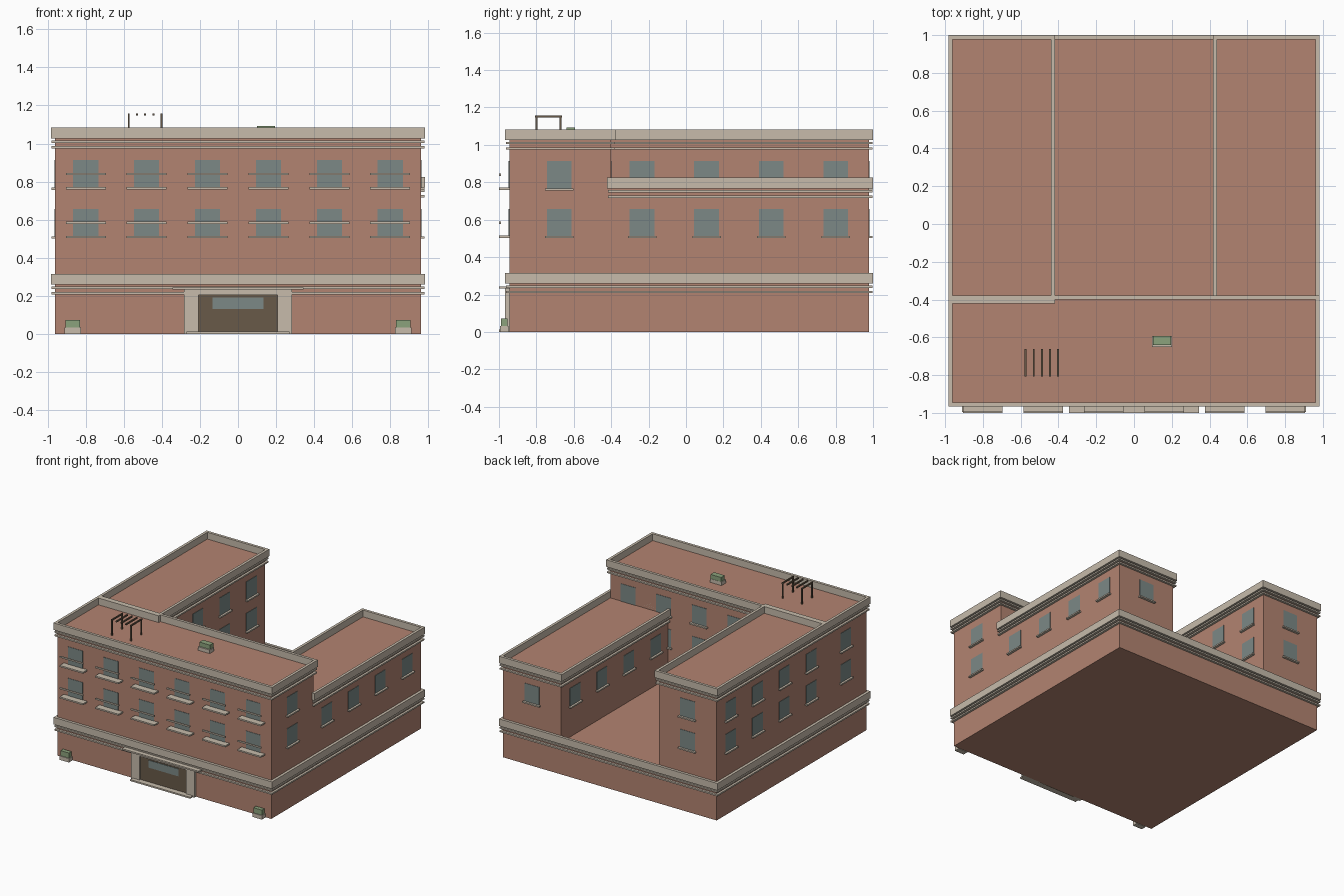
import bpy, bmesh

if "Cube" in bpy.data.objects:
    bpy.data.objects.remove(bpy.data.objects["Cube"])

def mat(name, rgb):
    m = bpy.data.materials.new(name)
    m.diffuse_color = (*rgb, 1)
    m.use_nodes = True
    m.node_tree.nodes["Principled BSDF"].inputs["Base Color"].default_value = m.diffuse_color
    return m

BRICK = mat("brick", (0.45, 0.23, 0.165))
TRIM = mat("stone_trim", (0.57, 0.50, 0.41))
GLASS = mat("glass", (0.20, 0.25, 0.24))
WOOD = mat("dark_wood", (0.14, 0.10, 0.065))
GREEN = mat("green", (0.26, 0.36, 0.20))

def boxes(name, material, items):
    """One object from boxes given as (x0, x1, y0, y1, z0, z1)."""
    bm = bmesh.new()
    for x0, x1, y0, y1, z0, z1 in items:
        vs = bmesh.ops.create_cube(bm, size=1)["verts"]
        for v in vs:
            v.co = ((x0 + x1) / 2 + v.co.x * (x1 - x0),
                    (y0 + y1) / 2 + v.co.y * (y1 - y0),
                    (z0 + z1) / 2 + v.co.z * (z1 - z0))
    me = bpy.data.meshes.new(name)
    bm.to_mesh(me)
    bm.free()
    me.materials.append(material)
    ob = bpy.data.objects.new(name, me)
    bpy.context.collection.objects.link(ob)
    return ob

# Wall planes
W, F, B = 0.961, -0.945, 0.978      # half width, front, back
MID, INNER = -0.40, 0.44            # rear of front block, courtyard sides

def block(name, x0, x1, y0, y1, z0, roof):
    """Brick volume with two string courses and a parapet ring."""
    boxes(name + "_walls", BRICK, [(x0, x1, y0, y1, z0, roof)])
    o, p = 0.022, 0.018
    boxes(name + "_bands", TRIM,
          [(x0 - p, x1 + p, y0 - p, y1 + p, roof + a, roof + a + 0.012)
           for a in (-0.053, -0.024)])
    t = roof + 0.055
    boxes(name + "_parapet", TRIM, [
        (x0 - o, x1 + o, y0 - o, y0, roof - 0.002, t),
        (x0 - o, x1 + o, y1, y1 + o, roof - 0.002, t),
        (x0 - o, x0, y0, y1, roof - 0.002, t),
        (x1, x1 + o, y0, y1, roof - 0.002, t)])

block("base", -W, W, F, B, 0, 0.26)
block("front_block", -W, W, F, MID, 0.26, 1.028)
block("left_wing", -W, -INNER, MID, B, 0.26, 1.028)
block("right_wing", INNER, W, MID, B, 0.26, 0.77)

# Windows and sills: u runs along the wall, d is the outward direction
LOW, HIGH = 0.512, 0.768
panes, sills = [], []

def window(axis, plane, d, u, z, sill=True):
    def add(lst, half, out, z0, z1):
        a, b = sorted((plane - 0.004 * d, plane + out * d))
        lst.append((u - half, u + half, a, b, z0, z1) if axis == "y"
                   else (a, b, u - half, u + half, z0, z1))
    add(panes, 0.066, 0.003, z, z + 0.145)
    if sill:
        add(sills, 0.076, 0.02, z - 0.011, z)

COLS = [-0.80, -0.48, -0.16, 0.16, 0.48, 0.80]
ROWS = [-0.235, 0.11, 0.455, 0.80]
balcony, rails = [], []
for z in (LOW, HIGH):
    for x in COLS:
        window("y", F, -1, x, z, sill=False)
        balcony.append((x - 0.105, x + 0.105, -1.0, F, z - 0.009, z + 0.003))
        rails.append((x - 0.105, x + 0.105, -1.0, -0.99, z + 0.066, z + 0.078))
        if x > -0.5:
            window("y", MID, 1, x, z)
    for s in (-1, 1):
        window("x", s * W, s, -0.678, z)
    for y in ROWS:
        window("x", -W, -1, y, z)
        window("x", -INNER, 1, y, z)
    window("y", B, 1, -0.70, z)
# Right wing has a single floor of windows
for y in ROWS:
    window("x", W, 1, y, LOW)
    window("x", INNER, -1, y, LOW)
window("y", B, 1, 0.70, LOW)
boxes("window_panes", GLASS, panes)
boxes("window_sills", TRIM, sills)
boxes("balcony_slabs", TRIM, balcony)
boxes("balcony_rails", TRIM, rails)

# Entrance
boxes("door", WOOD, [(-0.21, 0.21, -0.955, F, 0, 0.205)])
boxes("door_glass", GLASS, [(-0.135, 0.135, -0.959, -0.95, 0.13, 0.19)])
boxes("door_surround", TRIM, [
    (-0.285, -0.208, -0.967, F, 0, 0.232),
    (0.208, 0.285, -0.967, F, 0, 0.232),
    (-0.208, 0.208, -0.967, F, 0.205, 0.232)])
boxes("canopy", TRIM, [(-0.345, 0.345, -1.0, F, 0.232, 0.244)])
boxes("door_step", TRIM, [(-0.27, 0.27, -1.0, F, 0, 0.012)])

# Planters beside the front corners
boxes("planter_boxes", TRIM, [(x - 0.043, x + 0.043, -0.995, -0.95, 0, 0.032) for x in (-0.868, 0.868)])
boxes("planter_shrubs", GREEN, [(x - 0.038, x + 0.038, -0.988, -0.955, 0.032, 0.073) for x in (-0.868, 0.868)])

# Roof planter
boxes("roof_planter_box", TRIM, [(0.095, 0.20, -0.65, -0.592, 1.028, 1.057)])
boxes("roof_planter_shrub", GREEN, [(0.10, 0.195, -0.64, -0.594, 1.057, 1.092)])

# Roof pergola: four posts and five slats
r = 0.005
boxes("pergola_posts", WOOD, [(x - r, x + r, y - r, y + r, 1.028, 1.148)
                              for x in (-0.574, -0.402) for y in (-0.80, -0.67)])
boxes("pergola_slats", WOOD, [(x - r, x + r, -0.807, -0.663, 1.147, 1.158)
                              for x in [-0.574 + 0.043 * i for i in range(5)]])
